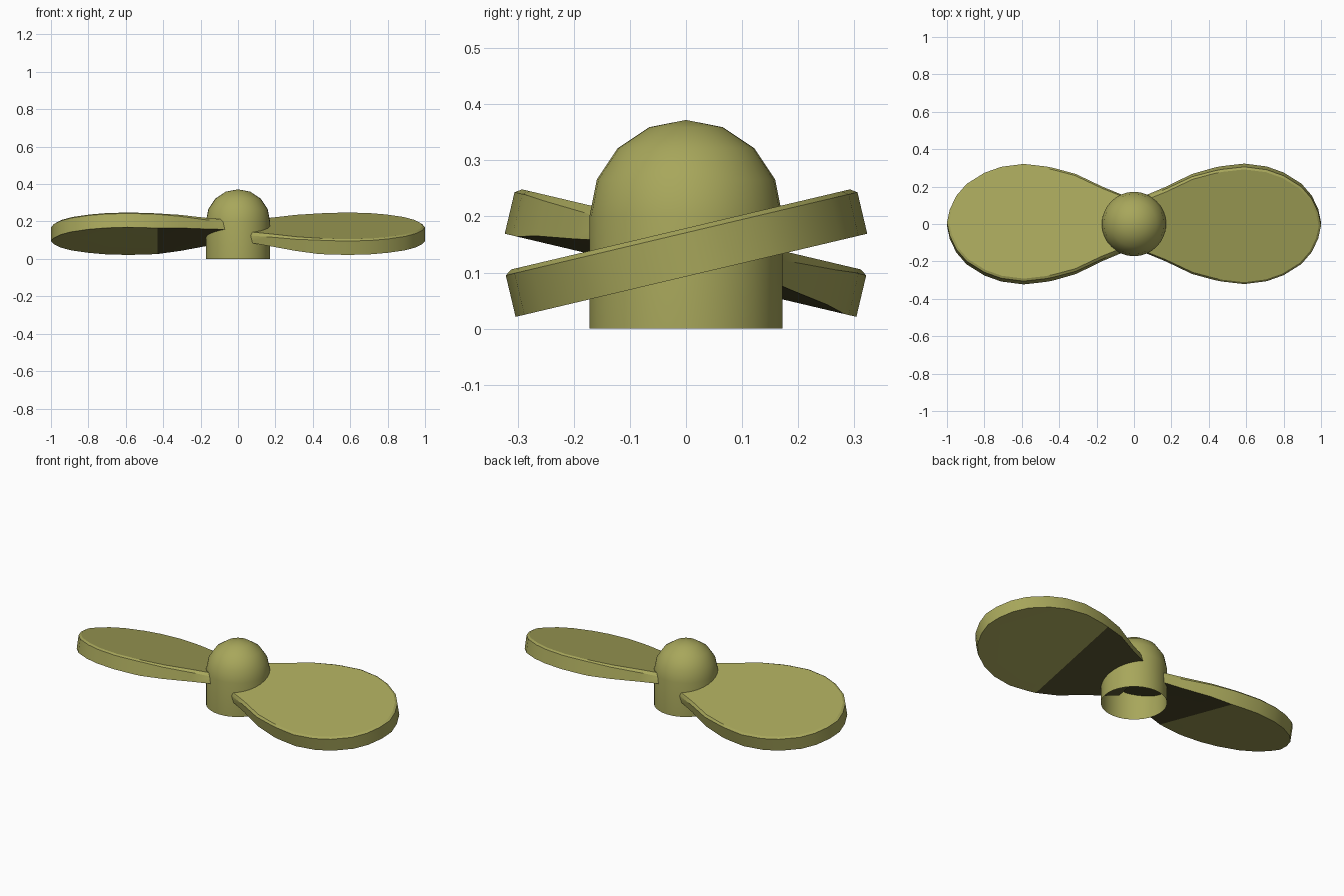
import bpy, bmesh, math
from mathutils import Matrix, Vector

if "Cube" in bpy.data.objects:
    bpy.data.objects.remove(bpy.data.objects["Cube"])


def make_colour(name, rgb):
    mat = bpy.data.materials.new(name)
    mat.diffuse_color = (*rgb, 1)
    mat.use_nodes = True
    mat.node_tree.nodes["Principled BSDF"].inputs["Base Color"].default_value = mat.diffuse_color
    return mat


olive = make_colour("olive", (0.39, 0.385, 0.105))
dark_olive = make_colour("dark_olive", (0.09, 0.082, 0.028))


def add_object(name, bm):
    bmesh.ops.recalc_face_normals(bm, faces=bm.faces)
    mesh = bpy.data.meshes.new(name)
    bm.to_mesh(mesh)
    bm.free()
    mesh.materials.append(olive)
    mesh.materials.append(dark_olive)
    ob = bpy.data.objects.new(name, mesh)
    bpy.context.collection.objects.link(ob)
    bpy.ops.object.select_all(action='DESELECT')
    ob.select_set(True)
    bpy.context.view_layer.objects.active = ob
    bpy.ops.object.shade_smooth_by_angle(angle=math.radians(32))
    return ob


# Hub: open-bottomed sleeve with a domed cap
R, DOME_Z, SEG = 0.172, 0.2, 32
profile = [(R, 0.0)] + [(R * math.cos(a), DOME_Z + R * math.sin(a))
                        for a in (math.radians(22.5 * i) for i in range(4))]
bm = bmesh.new()
rings = [[bm.verts.new((r * math.cos(2 * math.pi * i / SEG),
                        r * math.sin(2 * math.pi * i / SEG), z)) for i in range(SEG)]
         for r, z in profile]
for lo, hi in zip(rings, rings[1:]):
    for i in range(SEG):
        j = (i + 1) % SEG
        bm.faces.new((lo[i], lo[j], hi[j], hi[i]))
tip = bm.verts.new((0, 0, DOME_Z + R))
for i in range(SEG):
    bm.faces.new((rings[-1][i], rings[-1][(i + 1) % SEG], tip))
add_object("hub", bm)

# Blade half outline: distance from the axis, half width
HALF = [(0.0, 0.125), (0.05, 0.149), (0.17, 0.199), (0.31, 0.267), (0.43, 0.3),
        (0.47, 0.308), (0.59, 0.322), (0.71, 0.306), (0.80, 0.273),
        (0.895, 0.212), (0.95, 0.147), (0.985, 0.072)]
ROOT_X = 0.43    # where the dark root panel ends
T = 0.042        # half thickness
BEVEL = 0.012
TILT = math.radians(13.3)


def taper(x, slope):
    return max(0.0, ROOT_X - x) * slope


def make_blade(name, turn):
    bm = bmesh.new()
    outline = ([(x, -w) for x, w in HALF] + [(1.0, 0.0)]
               + [(x, w) for x, w in reversed(HALF)])
    n = len(outline)

    # inward offset of the outline for the chamfered upper rim
    inner = []
    for i, (x, y) in enumerate(outline):
        a, b = outline[i - 1], outline[(i + 1) % n]
        d = Vector((b[0] - a[0], b[1] - a[1])).normalized()
        inner.append((x - d.y * BEVEL, y + d.x * BEVEL))

    # underside rises and rim thins towards the root
    low = [bm.verts.new((x, y, -T + taper(x, 0.075))) for x, y in outline]
    mid = [bm.verts.new((x, y, T - 0.008 - taper(x, 0.025))) for x, y in outline]
    top = [bm.verts.new((x, y, T)) for x, y in inner]
    for lo, hi in ((low, mid), (mid, top)):
        for i in range(n):
            j = (i + 1) % n
            bm.faces.new((lo[i], lo[j], hi[j], hi[i]))
    bm.faces.new(top)
    # underside: flat outer panel and dark rising root panel
    k = 4
    bm.faces.new(low[k:n - k])
    root = bm.faces.new(low[:k + 1] + low[n - k - 1:])
    root.material_index = 1

    place = (Matrix.Rotation(turn, 4, 'Z') @ Matrix.Translation((0, 0, 0.136))
             @ Matrix.Rotation(TILT, 4, 'X'))
    bmesh.ops.transform(bm, matrix=place, verts=bm.verts)
    add_object(name, bm)


make_blade("right_blade", 0.0)
make_blade("left_blade", math.pi)
